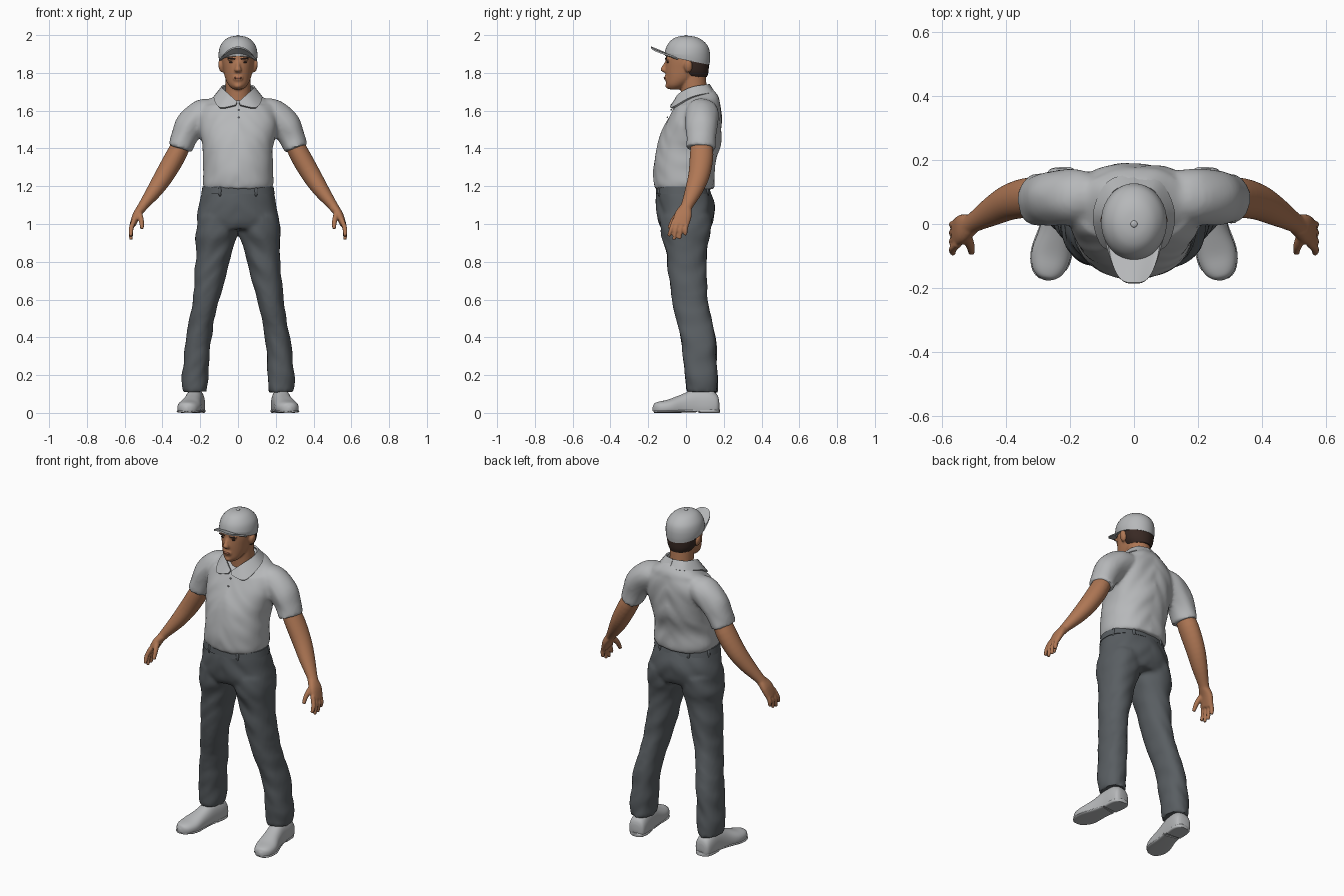
import bpy, bmesh, math
from mathutils import Vector, Matrix, noise


def material(name, rgb):
    m = bpy.data.materials.new(name)
    m.diffuse_color = (*rgb, 1)
    return m


GREY = material("light grey cloth", (0.47, 0.48, 0.49))
SLATE = material("slate trousers", (0.10, 0.112, 0.122))
SKIN = material("tan skin", (0.43, 0.185, 0.09))
HAIR = material("dark brown hair", (0.04, 0.022, 0.017))
LIPS = material("lip brown", (0.32, 0.115, 0.065))


def spline(rows, n=4):
    """Smoothly interpolate rows of numbers."""
    out = []
    for i in range(len(rows) - 1):
        a, b = rows[max(i - 1, 0)], rows[i]
        c, d = rows[i + 1], rows[min(i + 2, len(rows) - 1)]
        for k in range(n):
            t = k / n
            out.append([0.5 * (2 * q + (r - p) * t + (2 * p - 5 * q + 4 * r - s) * t * t
                               + (3 * q - p - 3 * r + s) * t ** 3)
                        for p, q, r, s in zip(a, b, c, d)])
    return out + [list(rows[-1])]


def loft(bm, rows, ref=None, sx=1, power=1.0, segs=32, floor=None):
    """Closed loft. Rows are x, y, z, radius, radius, (tilt); rings are level
    unless a ref axis is given, then they stand across the path."""
    rows = spline(rows)
    pts = [Vector((r[0] * sx, r[1], r[2])) for r in rows]
    rings = []
    for i, r in enumerate(rows):
        if ref is None:
            u, v = Vector((1, 0, 0)), Vector((0, 1, r[5] if len(r) > 5 else 0))
        else:
            t = (pts[min(i + 1, len(pts) - 1)] - pts[max(i - 1, 0)]).normalized()
            u = Vector(ref)
            u = (u - t * u.dot(t)).normalized()
            v = t.cross(u)
        ring = []
        for k in range(segs):
            a = 2 * math.pi * k / segs
            c, s = math.cos(a), math.sin(a)
            p = pts[i] + u * r[3] * math.copysign(abs(c) ** power, c) \
                + v * r[4] * math.copysign(abs(s) ** power, s)
            if floor is not None:
                p.z = max(p.z, floor)
            ring.append(bm.verts.new(p))
        rings.append(ring)
    for a, b in zip(rings, rings[1:]):
        for k in range(segs):
            bm.faces.new((a[k], a[(k + 1) % segs], b[(k + 1) % segs], b[k]))
    bm.faces.new(rings[0][::-1])
    bm.faces.new(rings[-1])


def ball(bm, loc, size, rot=0):
    m = Matrix.Translation(loc) @ Matrix.Rotation(rot, 4, 'Y') @ Matrix.Diagonal((*size, 1))
    bmesh.ops.create_uvsphere(bm, u_segments=20, v_segments=12, radius=1, matrix=m)


def sheet(bm, edge_a, edge_b, sx=1):
    va, vb = ([bm.verts.new((p[0] * sx, p[1], p[2])) for p in e] for e in (edge_a, edge_b))
    for i in range(len(va) - 1):
        bm.faces.new((va[i], va[i + 1], vb[i + 1], vb[i]))


def finish(name, bm, mat, voxel=0, smooth=3, thick=0, folds=0):
    bmesh.ops.recalc_face_normals(bm, faces=bm.faces)
    me = bpy.data.meshes.new(name)
    bm.to_mesh(me)
    bm.free()
    ob = bpy.data.objects.new(name, me)
    bpy.context.collection.objects.link(ob)
    me.materials.append(mat)
    bpy.ops.object.select_all(action='DESELECT')
    ob.select_set(True)
    bpy.context.view_layer.objects.active = ob
    if thick:
        s = ob.modifiers.new("thickness", 'SOLIDIFY')
        s.thickness, s.offset = thick, 0
        bpy.ops.object.modifier_apply(modifier=s.name)
    if voxel:
        r = ob.modifiers.new("blend", 'REMESH')
        r.mode, r.voxel_size = 'VOXEL', voxel
        bpy.ops.object.modifier_apply(modifier=r.name)
        s = ob.modifiers.new("soften", 'SMOOTH')
        s.factor, s.iterations = 0.5, smooth
        bpy.ops.object.modifier_apply(modifier=s.name)
    if folds:
        for v, n in [(v, v.normal.copy()) for v in ob.data.vertices]:
            q = Vector((v.co.x * 9, v.co.y * 9, v.co.z * 13 + abs(v.co.x) * 12))
            v.co += n * folds * noise.noise(q)
    bpy.ops.object.shade_smooth_by_angle(angle=math.radians(50))
    return ob


# Polo shirt: trunk plus short sleeves
bm = bmesh.new()
loft(bm, [(0, -.007, 1.185, .178, .155), (0, -.008, 1.215, .188, .163), (0, -.008, 1.3, .184, .163),
          (0, .01, 1.4, .188, .166), (0, .026, 1.47, .2, .161), (0, .042, 1.54, .212, .147),
          (0, .056, 1.6, .208, .13, .06), (0, .06, 1.645, .168, .114, .2),
          (0, .045, 1.685, .09, .088, .4)], power=.92, segs=48)
for sx in (1, -1):
    loft(bm, [(.1, .085, 1.61, .07, .05), (.18, .085, 1.585, .088, .078), (.25, .083, 1.525, .086, .082),
              (.285, .08, 1.46, .08, .07), (.307, .077, 1.4, .08, .064)], (0, 1, 0), sx)
finish("polo_shirt", bm, GREY, .011, 4, folds=.007)

# Folded collar, open in a V at the front
bm = bmesh.new()
top = spline([(.004, -.062, 1.645), (.05, -.035, 1.688), (.083, .03, 1.722), (.062, .1, 1.735), (0, .122, 1.738)], 5)
low = spline([(.012, -.078, 1.628), (.095, -.07, 1.615), (.125, .03, 1.67), (.08, .13, 1.692), (0, .152, 1.69)], 5)
for sx in (1, -1):
    sheet(bm, top, low, sx)
finish("collar", bm, GREY, thick=.01)

# Placket buttons
bm = bmesh.new()
for z, y in ((1.605, -.078), (1.565, -.098)):
    ball(bm, (.004, y, z), (.005, .004, .005))
finish("placket_buttons", bm, GREY)

# Trousers: hips plus legs
bm = bmesh.new()
loft(bm, [(0, -.018, 1.2, .183, .135), (0, -.003, 1.1, .205, .152), (0, -.002, 1.02, .218, .148),
          (0, 0, .97, .21, .125)], segs=48, power=.9)
for sx in (1, -1):
    loft(bm, [(.105, 0, 1.04, .108, .135), (.115, 0, .95, .11, .13), (.127, .002, .85, .095, .107),
              (.17, .02, .6, .07, .095), (.208, .063, .4, .066, .093), (.225, .08, .2, .07, .086),
              (.228, .084, .11, .064, .082)], sx=sx, power=.9)
finish("trousers", bm, SLATE, .011, 3, folds=.008)

# Waistband with belt loops
bm = bmesh.new()
loft(bm, [(0, -.014, 1.158, .195, .146), (0, -.017, 1.198, .188, .14)], segs=48, power=.9)
for deg in (60, 120, 240, 300, 20, 160):
    a = math.radians(deg)
    ball(bm, (.191 * math.cos(a), -.014 + .147 * math.sin(a), 1.172), (.009, .009, .026))
finish("waistband", bm, SLATE)

# Shoes, toes turned slightly out
for side, sx in (("left", 1), ("right", -1)):
    bm = bmesh.new()
    loft(bm, [(.222, .174, .04, .025, .03), (.223, .162, .04, .046, .06), (.226, .12, .04, .052, .085),
              (.232, .05, .04, .05, .085), (.243, -.02, .035, .053, .062), (.258, -.09, .028, .062, .043),
              (.268, -.14, .024, .052, .036), (.273, -.165, .022, .032, .028), (.275, -.176, .022, .008, .01)],
         (1, 0, 0), sx, power=.85, floor=.008)
    finish(side + "_shoe", bm, GREY)
    bm = bmesh.new()
    # Sole and raised heel
    loft(bm, [(.265, -.168, .008, .03, .008), (.266, -.14, .008, .055, .008), (.258, -.09, .008, .065, .008),
              (.242, -.01, .01, .053, .009), (.23, .05, .012, .05, .009)], (1, 0, 0), sx, power=.7, floor=0)
    loft(bm, [(.23, .07, .01, .05, .014), (.225, .13, .01, .053, .014), (.222, .165, .01, .042, .014),
              (.222, .178, .01, .02, .012)], (1, 0, 0), sx, power=.7, floor=0)
    finish(side + "_sole", bm, GREY)

# Bare arms with palm, fingers and thumb
for side, sx in (("left", 1), ("right", -1)):
    bm = bmesh.new()
    loft(bm, [(.27, .08, 1.48, .05, .045), (.325, .083, 1.37, .062, .053), (.385, .07, 1.265, .057, .051),
              (.44, .042, 1.18, .047, .042), (.5, .006, 1.1, .032, .027), (.525, -.01, 1.065, .033, .023)],
         (0, 1, 0), sx)
    loft(bm, [(.505, 0, 1.09, .03, .024), (.535, -.014, 1.05, .045, .022), (.558, -.03, .995, .044, .016)],
         (0, 1, 0), sx, power=.85)
    for y0, y1, zt in ((-.063, -.092, .935), (-.041, -.064, .917), (-.019, -.034, .92), (.003, -.004, .94)):
        loft(bm, [(.55, y0, 1.02, .011, .013), (.566, (y0 + y1) / 2, .975, .0115, .013),
                  (.566, y1, zt, .009, .01)], (0, 1, 0), sx, segs=12)
    loft(bm, [(.525, -.03, 1.065, .018, .016), (.512, -.067, 1.02, .015, .014), (.508, -.09, .975, .01, .01)],
         (0, 1, 0), sx, segs=12)
    finish(side + "_arm", bm, SKIN, .0055, 3)

# Head with neck, nose and ears
bm = bmesh.new()
loft(bm, [(0, -.06, 1.713, .026, .032), (0, -.048, 1.735, .05, .056), (0, -.022, 1.772, .068, .085),
          (0, -.001, 1.82, .079, .109), (0, .005, 1.87, .085, .112), (0, .005, 1.93, .08, .103),
          (0, .005, 1.965, .045, .06)])
loft(bm, [(0, .05, 1.58, .08, .075), (0, .045, 1.67, .068, .07), (0, .035, 1.8, .066, .068)])
loft(bm, [(0, -.1, 1.862, .009, .01), (0, -.112, 1.838, .011, .013), (0, -.119, 1.815, .019, .017),
          (0, -.108, 1.803, .014, .01)], segs=16)
ball(bm, (0, -.094, 1.732), (.022, .016, .015))
ball(bm, (0, -.105, 1.772), (.026, .01, .016))
for sx in (1, -1):
    ball(bm, (sx * .09, .012, 1.835), (.014, .022, .034), sx * .2)
    ball(bm, (sx * .034, -.098, 1.874), (.026, .012, .009))
finish("head", bm, SKIN, .006, 3)

# Facial details
bm = bmesh.new()
for sx in (1, -1):
    ball(bm, (sx * .035, -.105, 1.876), (.022, .007, .005), -sx * .1)
    ball(bm, (sx * .034, -.096, 1.856), (.013, .006, .005))
finish("brows_and_eyes", bm, HAIR)
bm = bmesh.new()
ball(bm, (0, -.111, 1.773), (.023, .007, .006))
finish("lips", bm, LIPS)

# Short hair under the cap
bm = bmesh.new()
loft(bm, [(0, .045, 1.778, .062, .066), (0, .036, 1.805, .08, .083), (0, .03, 1.845, .089, .091),
          (0, .03, 1.885, .09, .09)])
finish("hair", bm, HAIR)

# Cap crown
bm = bmesh.new()
loft(bm, [(0, .006, 1.866, .1, .118, -.2), (0, .007, 1.9, .103, .12, -.14), (0, .007, 1.942, .094, .109, -.06),
          (0, .004, 1.975, .069, .08), (0, .002, 1.991, .04, .046), (0, 0, 1.996, .008, .01)], segs=40)
ball(bm, (0, 0, 1.995), (.011, .011, .005))
finish("cap_crown", bm, GREY)

# Curved cap brim
bm = bmesh.new()
grid = []
for i in range(25):
    u = i / 12 - 1
    back = .01 - .112 * math.sqrt(1 - (.88 * u) ** 2)
    front = -.048 - .137 * (1 - abs(u) ** 3.2)
    grid.append([bm.verts.new((.088 * u, back + (front - back) * k / 6,
                               1.902 - .03 * u * u + .034 * (k / 6) * (1 - .7 * u * u))) for k in range(7)])
for a, b in zip(grid, grid[1:]):
    for k in range(6):
        bm.faces.new((a[k], b[k], b[k + 1], a[k + 1]))
finish("cap_brim", bm, GREY, thick=.008)
